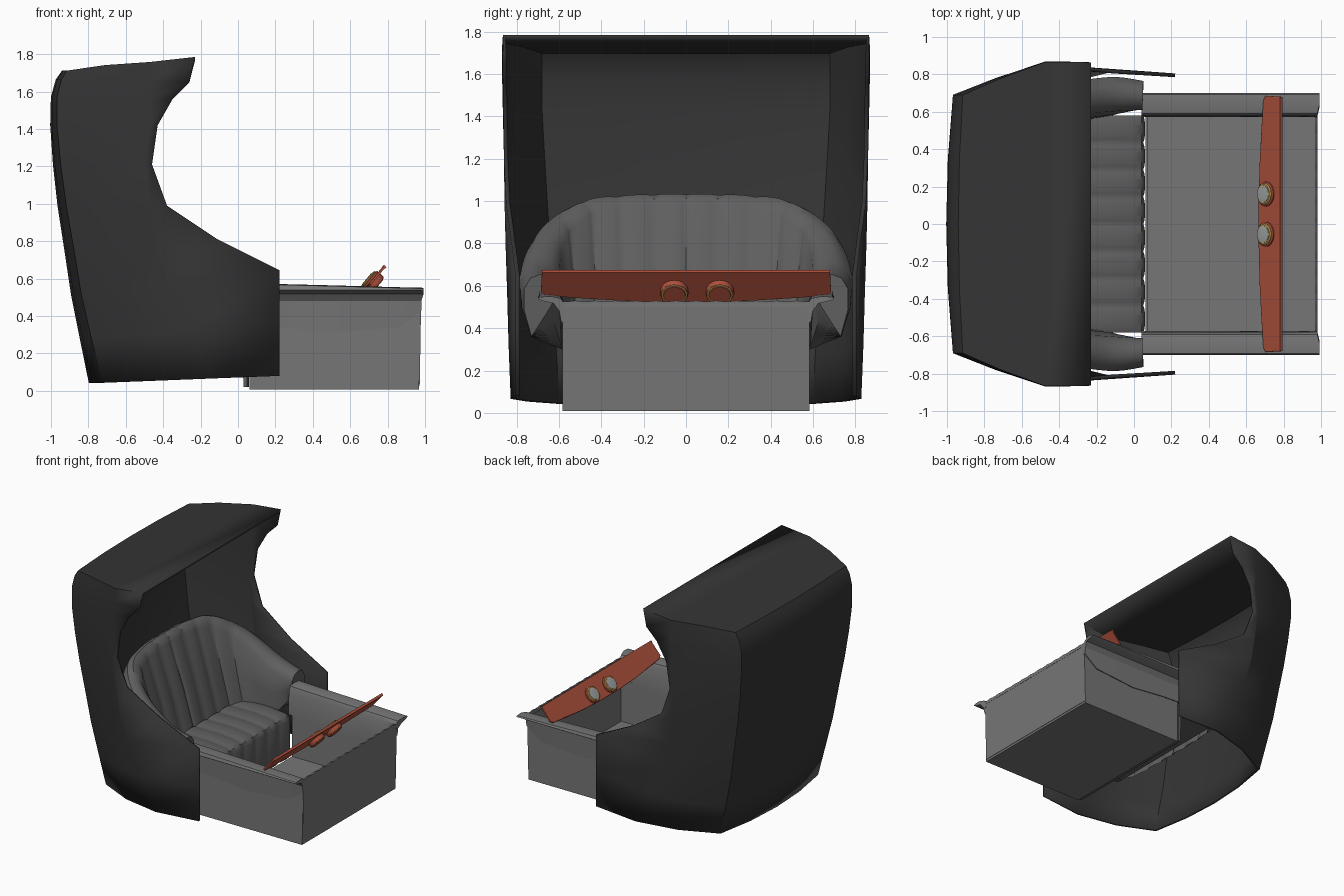
import bpy, bmesh, math
from mathutils import Vector

if "Cube" in bpy.data.objects:
    bpy.data.objects.remove(bpy.data.objects["Cube"])


def material(name, rgb):
    m = bpy.data.materials.new(name)
    m.diffuse_color = (*rgb, 1)
    m.use_nodes = True
    m.node_tree.nodes["Principled BSDF"].inputs["Base Color"].default_value = m.diffuse_color
    return m


DARK = material("dark_shell", (0.035, 0.035, 0.035))
SEAT = material("seat_grey", (0.115, 0.115, 0.115))
GREY = material("body_grey", (0.18, 0.18, 0.18))
RED = material("dash_red", (0.42, 0.08, 0.045))
GOLD = material("gauge_gold", (0.55, 0.33, 0.08))
GLASS = material("gauge_glass", (0.35, 0.37, 0.37))


def finish(name, bm, mat, angle=30):
    bmesh.ops.remove_doubles(bm, verts=bm.verts, dist=1e-5)
    bmesh.ops.recalc_face_normals(bm, faces=bm.faces)
    me = bpy.data.meshes.new(name)
    bm.to_mesh(me)
    bm.free()
    ob = bpy.data.objects.new(name, me)
    bpy.context.collection.objects.link(ob)
    me.materials.append(mat)
    bpy.ops.object.select_all(action='DESELECT')
    ob.select_set(True)
    bpy.context.view_layer.objects.active = ob
    bpy.ops.object.shade_smooth_by_angle(angle=math.radians(angle))
    return ob


def loft(name, sections, mat, angle=30):
    """Skin closed cross-sections and cap both ends."""
    bm = bmesh.new()
    rings = [[bm.verts.new(p) for p in s] for s in sections]
    n = len(rings[0])
    for a, b in zip(rings, rings[1:]):
        for j in range(n):
            k = (j + 1) % n
            bm.faces.new((a[j], a[k], b[k], b[j]))
    bm.faces.new(rings[0])
    bm.faces.new(rings[-1])
    return finish(name, bm, mat, angle)


def spline(rows, t):
    """Catmull-Rom through rows of numbers."""
    i = min(int(t), len(rows) - 2)
    f = t - i
    p1, p2 = rows[i], rows[i + 1]
    p0 = rows[max(i - 1, 0)]
    p3 = rows[min(i + 2, len(rows) - 1)]
    return [0.5 * (2 * b + (c - a) * f + (2 * a - 5 * b + 4 * c - d) * f * f
                   + (3 * b - a - 3 * c + d) * f ** 3)
            for a, b, c, d in zip(p0, p1, p2, p3)]


# Hood shell: front x z, back corner x z, front edge y, ridge x y, extra mid width
hood = [(.22, .08, -.72, .045, .795, -.14, .818, .03),
        (.22, .36, -.775, .28, .795, -.25, .828, .035),
        (.22, .645, -.83, .52, .795, -.38, .835, .02),
        (-.11, .81, -.87, .76, .815, -.44, .842, .008),
        (-.38, .99, -.91, .99, .84, -.47, .847, 0), (-.46, 1.21, -.94, 1.21, .85, -.50, .85, 0),
        (-.43, 1.42, -.96, 1.42, .853, -.47, .855, 0), (-.35, 1.56, -.96, 1.57, .855, -.47, .858, 0),
        (-.26, 1.65, -.937, 1.66, .856, -.47, .86, 0), (-.23, 1.777, -.91, 1.705, .858, -.47, .86, 0)]
bm = bmesh.new()
rows = []
for xf, zf, xb, zb, yf, xr, ridge, wide in hood:
    h = zf / 1.78
    corner = .60 + .085 * min(1, zb / 1.4)
    half = []
    for x, y, lift in ((xf, yf, 0), (xr, ridge, 0),
                       ((xr + xb) / 2 - .02, (ridge + corner) / 2 + wide, .008), (xb, corner, 0)):
        z = zf + (zb - zf) * (xf - x) / (xf - xb)
        half.append((x, y, z + (lift if zf > 1.7 else 0)))
    bulge = .07 - .045 * h
    half.append((xb - bulge * .75, corner * .5, zb))
    line = half + [(xb - bulge, 0, zb)] + [(x, -y, z) for x, y, z in half[::-1]]
    rows.append([bm.verts.new(p) for p in line])
n = len(rows[0])
for a, b in zip(rows, rows[1:]):
    for j in range(n - 1):
        bm.faces.new((a[j], a[j + 1], b[j + 1], b[j]))
top = rows[-1]
for j in range(3):
    bm.faces.new((top[j], top[j + 1], top[n - 2 - j], top[n - 1 - j]))
bm.faces.new(top[3:n - 3])
shell = finish("hood_shell", bm, DARK, 22)
mod = shell.modifiers.new("thickness", 'SOLIDIFY')
mod.thickness = .02
mod.offset = 0

# Barrel seat back, half stations from centre to arm tip:
# inner base xy, inner top xy, outer top xy, outer bottom xy, height
stations = [(-.36, 0, -.58, 0, -.70, 0, -.43, 0, 1.035),
            (-.36, .22, -.57, .23, -.69, .26, -.43, .24, 1.03),
            (-.35, .42, -.53, .43, -.62, .54, -.40, .48, 1.0),
            (-.27, .54, -.38, .57, -.42, .725, -.28, .67, .875),
            (-.10, .585, -.14, .60, -.14, .785, -.08, .73, .71),
            (.04, .64, .045, .61, .05, .765, .05, .73, .655)]


def seat_section(t, s):
    ibx, iby, itx, ity, otx, oty, obx, oby, h = spline(stations, t)
    rib = abs(math.sin(math.pi * t * 1.5)) if t < 3 else 1
    d = .014 * (1 - rib ** .6)
    ins = Vector((ibx, iby * s, .30 + .20 * max(0, t - 4)))
    it = Vector((itx, ity * s, h - .06))
    ot = Vector((otx, oty * s, h - .07))
    ob = Vector((obx, oby * s, .36))
    out = Vector((ot.x - it.x, ot.y - it.y, 0)).normalized()
    mid = (it + ot) / 2
    up = Vector((0, 0, 1))
    return [ins + out * d, ins.lerp(it, .5) + out * (d - .01), it + out * d,
            it.lerp(mid, .4) + up * (.045 - d * .5), mid + up * (.065 - d * .4),
            ot.lerp(mid, .4) + up * .05, ot, ot.lerp(ob, .45) + out * .015, ob]


ts = [i / 9 for i in range(0, 46)]
loft("seat_back", [seat_section(t, -1) for t in ts[:0:-1]]
     + [seat_section(t, 1) for t in ts], SEAT, 40)

# Ribbed seat cushion
profile = [(-.37, .375), (-.15, .375), (0, .36), (.04, .345), (.06, .31),
           (.058, .02), (.03, .02), (.02, .27), (-.33, .31)]
sections = []
for i in range(65):
    y = -.58 + 1.16 * i / 64
    d = .011 * (1 - abs(math.sin(math.pi * i / 8)) ** .6)
    sections.append([(x - (d if x > .055 else 0), y, z - (d if z > .32 else 0))
                     for x, z in profile])
loft("seat_cushion", sections, SEAT, 40)

# Open foot tub with thin walls; the cushion front closes the seat side
bm = bmesh.new()
bmesh.ops.create_cube(bm, size=1)
for v in bm.verts:
    v.co = (.062 if v.co.x < 0 else (.98 if v.co.z > 0 else .968),
            math.copysign(.583, v.co.y), .525 if v.co.z > 0 else .008)
lid = max(bm.faces, key=lambda f: f.calc_center_median().z)
bmesh.ops.inset_region(bm, faces=[lid], thickness=.012)
bmesh.ops.translate(bm, verts=lid.verts, vec=(0, 0, -.50))
rear = [f for f in bm.faces if f.calc_center_median().x < .09]
bmesh.ops.delete(bm, geom=rear, context='FACES')
finish("foot_tub", bm, GREY)

# Scalloped rim along the tub front
rim = []
for i in range(49):
    y = -.57 + 1.14 * i / 48
    z = .522 + .008 * abs(math.sin(math.pi * i / 4))
    rim.append([(.967, y, .50), (.981, y, .50), (.979, y, z), (.968, y, z)])
loft("tub_front_rim", rim, GREY)

# Side rails: panel on the tub side with an outward lip
for s, label in ((1, "back"), (-1, "front")):
    secs = []
    for x, zb, zt in ((.04, .35, .573), (.22, .34, .567), (.5, .31, .56),
                      (.86, .34, .55), (.98, .43, .547)):
        sec = [(.572, zb), (.59, zb), (.598, .48), (.625, .517), (.68, .53),
               (.70, .54), (.692, zt), (.64, zt + .004), (.592, zt - .006), (.577, .52)]
        secs.append([(x + (.012 if x > .9 and y > .6 else 0), y * s, z) for y, z in sec])
    loft("side_rail_" + label, secs, GREY)

# Dashboard plate: tilted frame, u along y, w down the slope
down = Vector((-.64, 0, -.768))
norm = Vector((-.768, 0, .64))
origin = Vector((.787, 0, .668))
edge = [(.68, 0), (.685, .125), (.66, .143), (.52, .158), (.32, .174), (.12, .182)]
edge = edge + [(-u, w) for u, w in edge[::-1]]


def dash_ring(depth, shrink):
    return [origin + Vector((0, u * (1 - shrink / .68), 0))
            + down * (.09 + (w - .09) * (1 - shrink / .09)) + norm * depth for u, w in edge]


loft("dashboard", [dash_ring(-.006, 0), dash_ring(.005, 0), dash_ring(.008, .005)], RED)
# Raised lip along the dashboard's top edge
loft("dashboard_top_lip", [[origin + Vector((0, y, 0)) + down * w + norm * d
                            for w, d in ((0, -.009), (0, .009), (.012, .009), (.012, -.009))]
                           for y in (-.68, 0, .68)], RED)


# Gauges through the plate
def disc_loft(name, centre, rings, mat):
    side = Vector((0, 1, 0))
    loft(name, [[centre + norm * d + (side * math.cos(a) + down * math.sin(a)) * r
                 for a in (2 * math.pi * k / 24 for k in range(24))]
                for d, r in rings], mat)


for i, y in enumerate((-.055, .16)):
    c = origin + down * .115 + Vector((0, y, 0))
    disc_loft(f"gauge_body_{i}", c, [(-.036, .046), (-.034, .062), (-.025, .066),
                                     (.016, .066), (.02, .06)], RED)
    disc_loft(f"gauge_back_ring_{i}", c, [(-.0365, .056), (-.0355, .061), (-.02, .061)], GOLD)
    disc_loft(f"gauge_back_cap_{i}", c, [(-.040, .051), (-.036, .053), (-.02, .053)], RED)
    disc_loft(f"gauge_bezel_{i}", c, [(.01, .058), (.024, .058), (.029, .052), (.029, .046)], GOLD)
    disc_loft(f"gauge_glass_{i}", c, [(.02, .046), (.031, .045), (.033, .03)], GLASS)
